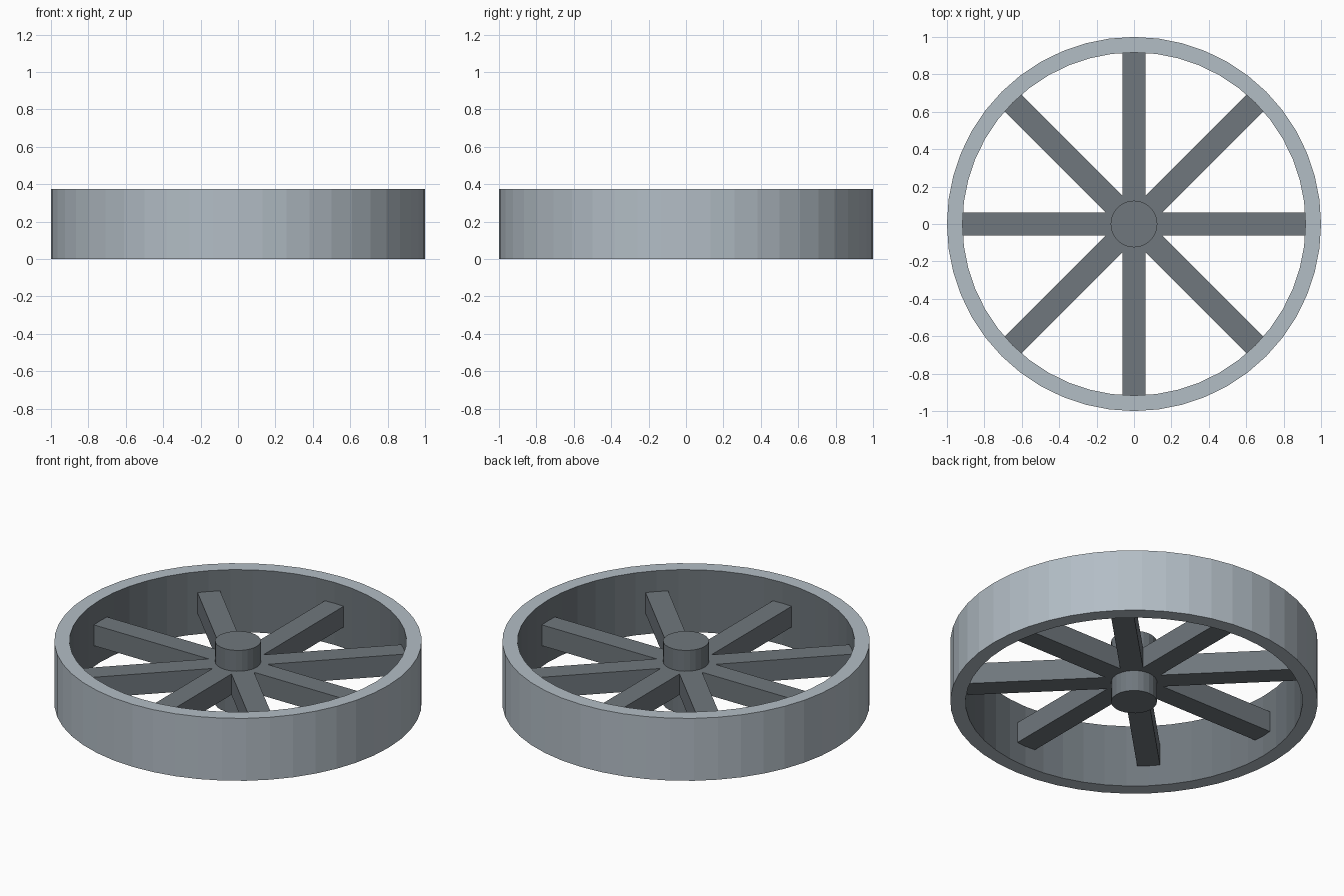
import bpy, bmesh, math
from mathutils import Matrix

if "Cube" in bpy.data.objects:
    bpy.data.objects.remove(bpy.data.objects["Cube"])

def mat(name, rgb):
    m = bpy.data.materials.new(name)
    m.diffuse_color = (*rgb, 1)
    m.use_nodes = True
    m.node_tree.nodes["Principled BSDF"].inputs["Base Color"].default_value = m.diffuse_color
    return m

light = mat("light grey metal", (0.45, 0.51, 0.56))
dark = mat("dark grey metal", (0.16, 0.185, 0.205))
H, R, R_IN, N = 0.375, 1.0, 0.917, 48

def finish(name, bm, mats):
    bmesh.ops.recalc_face_normals(bm, faces=bm.faces)
    me = bpy.data.meshes.new(name)
    bm.to_mesh(me)
    bm.free()
    for m in mats:
        me.materials.append(m)
    ob = bpy.data.objects.new(name, me)
    bpy.context.collection.objects.link(ob)
    return ob

# rim: rectangular section swept round, dark inner wall
bm = bmesh.new()
rings = [[bm.verts.new((r * math.cos(a), r * math.sin(a), z))
          for r, z in ((R_IN, 0), (R, 0), (R, H), (R_IN, H))]
         for a in (2 * math.pi * i / N for i in range(N))]
for i in range(N):
    a, b = rings[i], rings[(i + 1) % N]
    for j in range(4):
        k = (j + 1) % 4
        f = bm.faces.new((a[j], b[j], b[k], a[k]))
        f.material_index = 1 if j == 3 else 0
finish("rim", bm, [light, dark])

# hub: full-height cylinder
bm = bmesh.new()
bmesh.ops.create_cone(bm, cap_ends=True, segments=24, radius1=0.125, radius2=0.125,
                      depth=H, matrix=Matrix.Translation((0, 0, H / 2)))
finish("hub", bm, [dark])

# spokes: four full-width bars crossing at the hub
for i in range(4):
    bm = bmesh.new()
    bmesh.ops.create_cube(bm, size=1, matrix=Matrix.Translation((0, 0, H / 2))
                          @ Matrix.Rotation(i * math.pi / 4, 4, 'Z')
                          @ Matrix.Diagonal((2 * 0.92, 0.125, 0.125, 1)))
    finish(f"spoke_bar_{i + 1}", bm, [dark])
